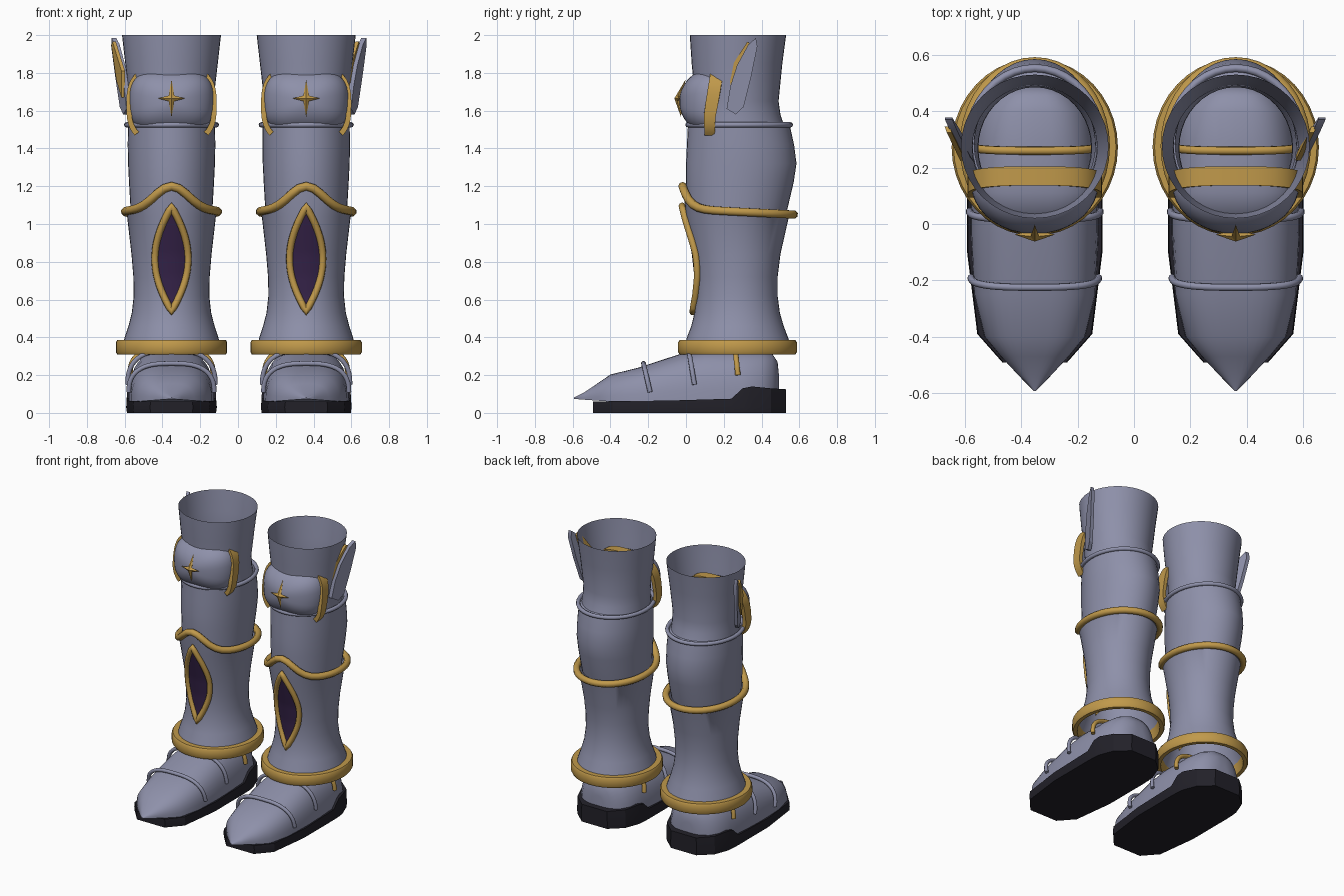
import bpy, bmesh
from math import sin, cos, pi, radians, exp, sqrt

if "Cube" in bpy.data.objects:
    bpy.data.objects.remove(bpy.data.objects["Cube"])


def material(name, rgb):
    m = bpy.data.materials.new(name)
    m.use_nodes = True
    m.diffuse_color = (*rgb, 1)
    bsdf = next(n for n in m.node_tree.nodes if n.type == 'BSDF_PRINCIPLED')
    bsdf.inputs["Base Color"].default_value = (*rgb, 1)
    return m


STEEL = material("blue grey steel", (0.27, 0.28, 0.40))
GOLD = material("gold trim", (0.53, 0.32, 0.07))
BLACK = material("black sole", (0.016, 0.015, 0.022))
PURPLE = material("dark purple", (0.035, 0.016, 0.065))
SIDES = (("right", -1, -0.352), ("left", 1, 0.361))
SEG = 40


def place(obj, mat):
    obj.data.materials.append(mat)
    bpy.context.collection.objects.link(obj)


def build(name, verts, faces, mat, smooth=40, sides=SIDES):
    """Make a mesh part for each leg; local +x points outward."""
    for side, s, ox in sides:
        me = bpy.data.meshes.new(f"{side}_{name}")
        me.from_pydata([(ox + s * x, y, z) for x, y, z in verts], [], faces)
        bm = bmesh.new()
        bm.from_mesh(me)
        bmesh.ops.recalc_face_normals(bm, faces=bm.faces)
        bm.to_mesh(me)
        bm.free()
        ob = bpy.data.objects.new(me.name, me)
        place(ob, mat)
        bpy.ops.object.select_all(action='DESELECT')
        ob.select_set(True)
        bpy.context.view_layer.objects.active = ob
        bpy.ops.object.shade_smooth_by_angle(angle=radians(smooth))


def loft(name, rings, mat, caps=False, closed=False, smooth=40):
    n, m = len(rings[0]), len(rings)
    faces = []
    for i in range(m if closed else m - 1):
        a, b = i * n, (i + 1) % m * n
        faces += [(a + j, a + (j + 1) % n, b + (j + 1) % n, b + j) for j in range(n)]
    if caps:
        faces += [tuple(range(n)), tuple(range((m - 1) * n, m * n))]
    build(name, [v for r in rings for v in r], faces, mat, smooth)


def tube(name, pts, radius, mat, cyclic=False):
    for side, s, ox in SIDES:
        cu = bpy.data.curves.new(f"{side}_{name}", 'CURVE')
        cu.dimensions = '3D'
        cu.bevel_depth, cu.bevel_resolution, cu.use_fill_caps = radius, 2, True
        sp = cu.splines.new('POLY')
        sp.points.add(len(pts) - 1)
        for p, (x, y, z) in zip(sp.points, pts):
            p.co = (ox + s * x, y, z, 1)
        sp.use_cyclic_u = cyclic
        place(bpy.data.objects.new(cu.name, cu), mat)


def plate(name, outline, depth, xfunc, mat, sides=SIDES):
    """Upright slab from a (y, z) outline, bent by xfunc."""
    n = len(outline)
    verts = [(xfunc(y, z) + d, y, z) for d in (-depth / 2, depth / 2) for y, z in outline]
    faces = [tuple(range(n)), tuple(range(n, 2 * n))]
    faces += [(i, (i + 1) % n, n + (i + 1) % n, n + i) for i in range(n)]
    build(name, verts, faces, mat, 30, sides)


def oval(z, rx, front, back, wave=None):
    """Horizontal ring starting at the front."""
    cy, ry = (front + back) / 2, (back - front) / 2
    angles = [2 * pi * i / SEG for i in range(SEG)]
    return [(rx * sin(t), cy - ry * cos(t), wave(t) if wave else z) for t in angles]


def power(v, e):
    return (abs(v) ** e) * (1 if v >= 0 else -1)


# Thigh tube, calf and flared greave
loft("thigh", [oval(*r) for r in (
    (2.0, .262, .02, .53), (1.85, .245, .03, .51), (1.65, .222, .05, .49),
    (1.58, .22, .05, .50), (1.52, .222, .04, .52))], STEEL)
loft("calf", [oval(*r) for r in (
    (1.53, .215, .05, .52), (1.52, .23, .01, .55), (1.42, .232, .005, .572),
    (1.32, .23, 0, .585), (1.22, .225, 0, .57), (1.05, .215, .01, .53))], STEEL)


def crest(t):
    t = abs(t if t < pi else t - 2 * pi)
    return 1.05 + .03 * (1 + cos(t)) / 2 + .12 * exp(-(t / .5) ** 2)


GREAVE = [(.34, .262, -.012, .56), (.40, .248, .005, .54), (.46, .228, .028, .517),
          (.53, .21, .045, .497), (.62, .2, .055, .485), (.72, .202, .053, .485),
          (.84, .212, .04, .5), (1.04, .235, 0, .545)]
loft("greave", [oval(*r) for r in GREAVE] + [oval(0, .244, -.015, .567, crest)], STEEL)

# Ring trims
tube("knee_ring", oval(1.525, .238, .01, .553), .014, STEEL, True)
tube("greave_crest", oval(0, .245, -.018, .57, crest), .023, GOLD, True)
loft("ankle_band", [oval(*r) for r in (
    (.31, .262, -.01, .555), (.31, .288, -.034, .58), (.322, .295, -.042, .587),
    (.373, .295, -.042, .587), (.385, .288, -.034, .58), (.385, .25, 0, .545))],
    GOLD, closed=True)


# Almond inlay that follows the front of the greave
def greave_front(x, z):
    for (z0, *a), (z1, *b) in zip(GREAVE, GREAVE[1:]):
        if z <= z1 or z1 == GREAVE[-1][0]:
            k = (z - z0) / (z1 - z0)
            rx, f, r = (p + (q - p) * k for p, q in zip(a, b))
            return (f + r) / 2 - (r - f) / 2 * sqrt(1 - (x / rx) ** 2)


def almond(t, side):
    x, z = side * .088 * (1 - t * t) ** 1.1, .815 + .28 * t
    return (x, greave_front(x, z) - .009, z)


STEPS = [i / 12 for i in range(-12, 13)]
cols = [-1, -.5, 0, .5, 1]
grid = [almond(t, c) for t in STEPS for c in cols]
build("inlay", grid, [(r * 5 + c, r * 5 + c + 1, r * 5 + c + 6, r * 5 + c + 5)
                      for r in range(24) for c in range(4)], PURPLE)
tube("inlay_frame", [almond(t, 1) for t in STEPS] + [almond(t, -1) for t in STEPS[-2:0:-1]],
     .019, GOLD, True)

# Domed knee cap
KX, KZ, KC, E = .225, .175, 1.648, .7
dome = []
for i in range(10):
    p = pi / 2 * i / 9.1
    dome.append([(KX * cos(p) * power(cos(a), E), .14 - .175 * sin(p),
                  KC + KZ * cos(p) * power(sin(a), E))
                 for a in (2 * pi * j / SEG for j in range(SEG))])
loft("knee_cap", dome, STEEL)
build("knee_cap_tip", dome[-1], [tuple(range(SEG))], STEEL)

# Gold arch around the knee cap
arch = []
for i in range(37):
    a = radians(-42 + 264 * i / 36)
    u, v = power(cos(a), E), power(sin(a), E)
    y, w = .125 + .035 * max(0, v + .3), .024 + .01 * min(1, v + 1)
    arch.append([(u * (KX + d), y + e, 1.63 + v * (.2 + d))
                 for d, e in ((-.012, -w), (.014, -w), (.014, w), (-.012, w))])
loft("knee_arch", arch, GOLD, caps=True)


# Four pointed star on the knee
def knee_front(x, z):
    n = (abs(x / KX) ** (2 / E) + abs((z - KC) / KZ) ** (2 / E)) ** (E / 2)
    return .14 - .175 * sqrt(max(0, 1 - n * n))


star = []
for i in range(8):
    a = i * pi / 4
    r = .021 if i % 2 else (.072 if i % 4 == 0 else .1)
    x, z = r * cos(a), 1.665 + r * sin(a)
    star.append((x, knee_front(x, z) - .012, z))
build("knee_star", star + [(0, -.062, 1.665), (0, -.02, 1.665)],
      [(i, (i + 1) % 8, c) for i in range(8) for c in (8, 9)], GOLD, 10)


# Side fin with gold inlay
def fin_x(y, z):
    return .222 + .4 * (y - .21) + .05 * (z - 1.6)


plate("fin", [(.215, 1.61), (.235, 1.73), (.27, 1.84), (.33, 1.95), (.37, 1.985),
              (.378, 1.94), (.345, 1.78), (.305, 1.62), (.265, 1.58)], .026, fin_x, STEEL)
for leg in SIDES:
    plate("fin_inlay", [(.245, 1.67), (.225, 1.81), (.325, 1.965), (.345, 1.95), (.3, 1.76)],
          .018, lambda y, z: fin_x(y, z) - leg[1] * .017, GOLD, [leg])

# Pointed shoe: arched sections along the foot
SHOE = [(-.592, .004, .074, .082), (-.54, .055, .07, .108), (-.47, .12, .065, .155),
        (-.4, .178, .06, .203), (-.25, .215, .06, .24), (-.03, .226, .06, .312),
        (.1, .226, .06, .335), (.3, .22, .06, .335), (.4, .2, .06, .33),
        (.455, .155, .06, .315), (.485, .1, .06, .27), (.492, .05, .06, .2)]
loft("shoe", [[(hw * power(cos(a), .7), y, zb + (zt - zb) * sin(a) ** .8)
               for a in (pi * i / 20 for i in range(20))] + [(-hw, y, zb)]
              for y, hw, zb, zt in SHOE], STEEL, caps=True, smooth=50)

# Faceted sole with raised heel
loft("sole", [[(-hw, y, 0), (hw, y, 0), (hw + .004, y, .03), (hw, y, zt), (-hw, y, zt),
               (-hw - .004, y, .03)]
              for y, hw, zt in ((-.492, .11, .06), (-.39, .2, .062), (-.1, .236, .065),
                                (.24, .236, .075), (.3, .234, .13), (.35, .228, .14),
                                (.45, .19, .13), (.53, .1, .125))], BLACK, caps=True, smooth=20)


# Straps over the instep
def strap(name, hw, y_top, y_low, z_top, z_low, radius, mat):
    pts = []
    for i in range(25):
        a = pi * i / 24
        v = sin(a) ** .8
        pts.append((hw * power(cos(a), .7), y_low + (y_top - y_low) * v,
                    z_low + (z_top - z_low) * v))
    tube(name, pts, radius, mat)


strap("toe_strap", .226, -.225, -.19, .262, .11, .013, STEEL)
strap("instep_strap", .232, .015, .045, .33, .15, .013, STEEL)
strap("ankle_strap", .22, .26, .275, .345, .2, .015, GOLD)
